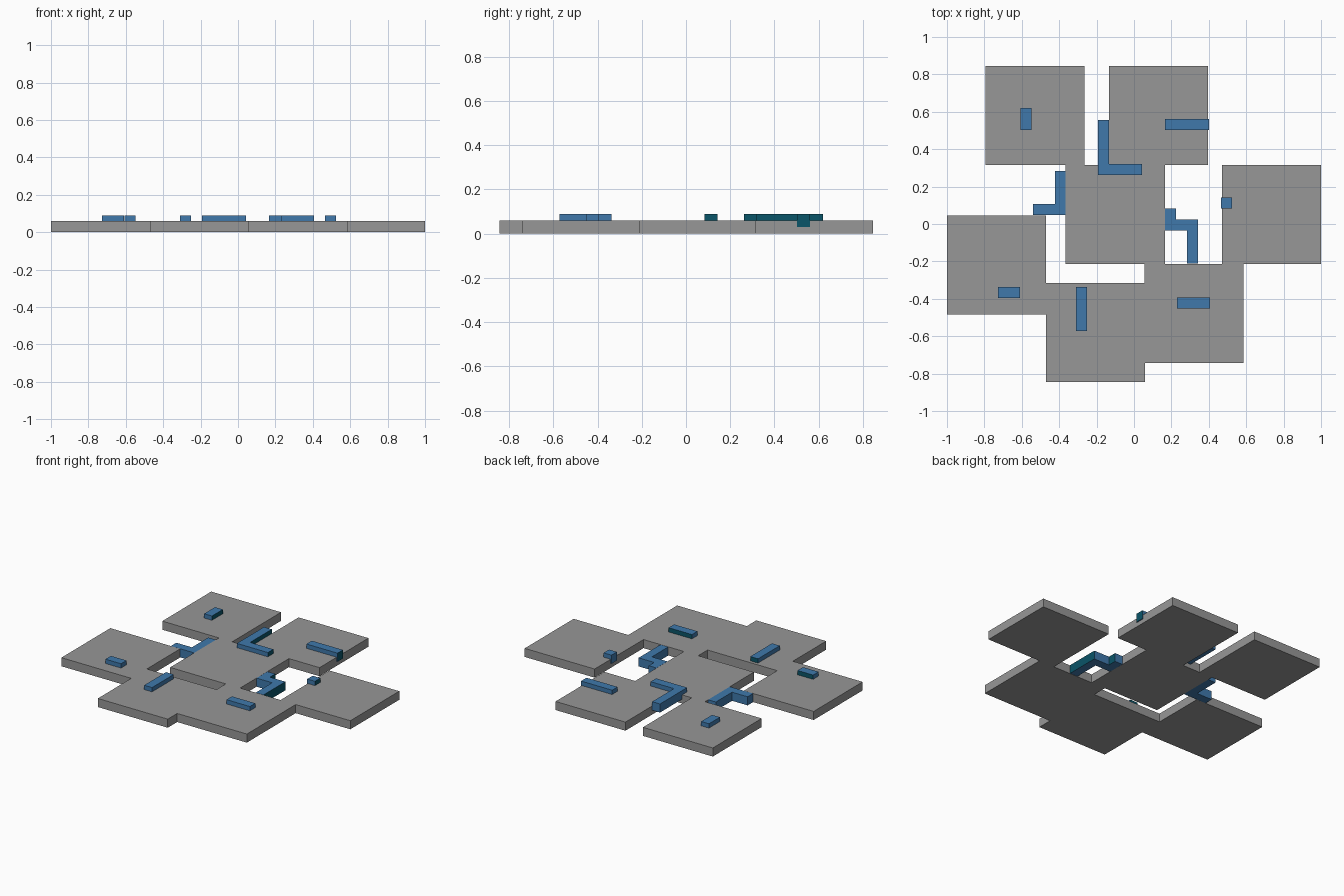
import bpy, bmesh
from mathutils import Vector

if "Cube" in bpy.data.objects:
    bpy.data.objects.remove(bpy.data.objects["Cube"])

U = 2 / 34        # one grid cell; slabs are 9 cells wide and 1 high
SLAB = 9 * U


def material(name, rgb):
    m = bpy.data.materials.new(name)
    m.diffuse_color = (*rgb, 1)
    m.use_nodes = True
    m.node_tree.nodes["Principled BSDF"].inputs["Base Color"].default_value = m.diffuse_color
    return m


GREY = material("grey", (0.31, 0.31, 0.31))
BLUE = material("blue", (0.05, 0.19, 0.41))
TEAL = material("dark_teal", (0.003, 0.09, 0.14))


def add_object(name, bm, mats):
    mesh = bpy.data.meshes.new(name)
    bm.to_mesh(mesh)
    bm.free()
    for m in mats:
        mesh.materials.append(m)
    bpy.context.collection.objects.link(bpy.data.objects.new(name, mesh))


def slab(name, x, y):
    """Square floor slab with its lower left corner at x, y."""
    bm = bmesh.new()
    bmesh.ops.create_cube(bm, size=1)
    bmesh.ops.scale(bm, vec=(SLAB, SLAB, U), verts=bm.verts)
    bmesh.ops.translate(bm, vec=(x + SLAB / 2, y + SLAB / 2, U / 2), verts=bm.verts)
    add_object(name, bm, [GREY])


def strip(name, x, y, z, cells, teal_dir):
    """Chain of unit cells; faces looking along teal_dir are teal."""
    bm = bmesh.new()
    cells = set(cells)

    def face(i, j, corners):
        bm.faces.new([bm.verts.new((x + (i + a) * U, y + (j + b) * U, z + c * U))
                      for a, b, c in corners])

    for i, j in cells:
        face(i, j, [(0, 0, 1), (1, 0, 1), (1, 1, 1), (0, 1, 1)])
        face(i, j, [(0, 1, 0), (1, 1, 0), (1, 0, 0), (0, 0, 0)])
        for di, dj, p, q in [(1, 0, (1, 0), (1, 1)), (-1, 0, (0, 1), (0, 0)),
                             (0, 1, (1, 1), (0, 1)), (0, -1, (0, 0), (1, 0))]:
            if (i + di, j + dj) not in cells:
                face(i, j, [(*p, 0), (*q, 0), (*q, 1), (*p, 1)])
    bmesh.ops.remove_doubles(bm, verts=bm.verts, dist=0.001)
    bm.normal_update()
    for f in bm.faces:
        f.material_index = int(f.normal.dot(Vector(teal_dir)) > 0.5)
    add_object(name, bm, [BLUE, TEAL])


def block(w, h):
    return [(i, j) for i in range(w) for j in range(h)]


# Floor slabs
for name, x, y in [("slab_back_left", -0.795, 0.316), ("slab_back_right", -0.133, 0.316),
                   ("slab_centre", -0.365, -0.213), ("slab_right", 0.471, -0.213),
                   ("slab_left", -1.0, -0.483), ("slab_front_left", -0.471, -0.844),
                   ("slab_front_right", 0.057, -0.742)]:
    slab(name, x, y)

X, Y = (1, 0, 0), (0, 1, 0)
RAISED = U / 2    # half sunk into the slabs

# Straight strips
strip("strip_back_left", -0.608, 0.502, RAISED, block(1, 2), X)
strip("strip_back_right", 0.167, 0.502, RAISED, block(4, 1), X)
strip("strip_right", 0.466, 0.083, RAISED, block(1, 1), X)
strip("strip_left", -0.727, -0.396, RAISED, block(2, 1), Y)
strip("strip_front_left", -0.310, -0.572, RAISED, block(1, 4), Y)
strip("strip_front_right", 0.230, -0.452, RAISED, block(3, 1), Y)

# Bent strips, the last two flush with the slabs
strip("bent_strip_back", -0.192, 0.262, RAISED, block(1, 5) + block(4, 1), X)
strip("bent_strip_left", -0.541, 0.047, 0, block(3, 1) + [(2, j) for j in range(4)], X)
strip("bent_strip_right", 0.165, -0.034, 0,
      block(3, 1) + [(0, 1)] + [(2, -j) for j in range(1, 4)], X)
